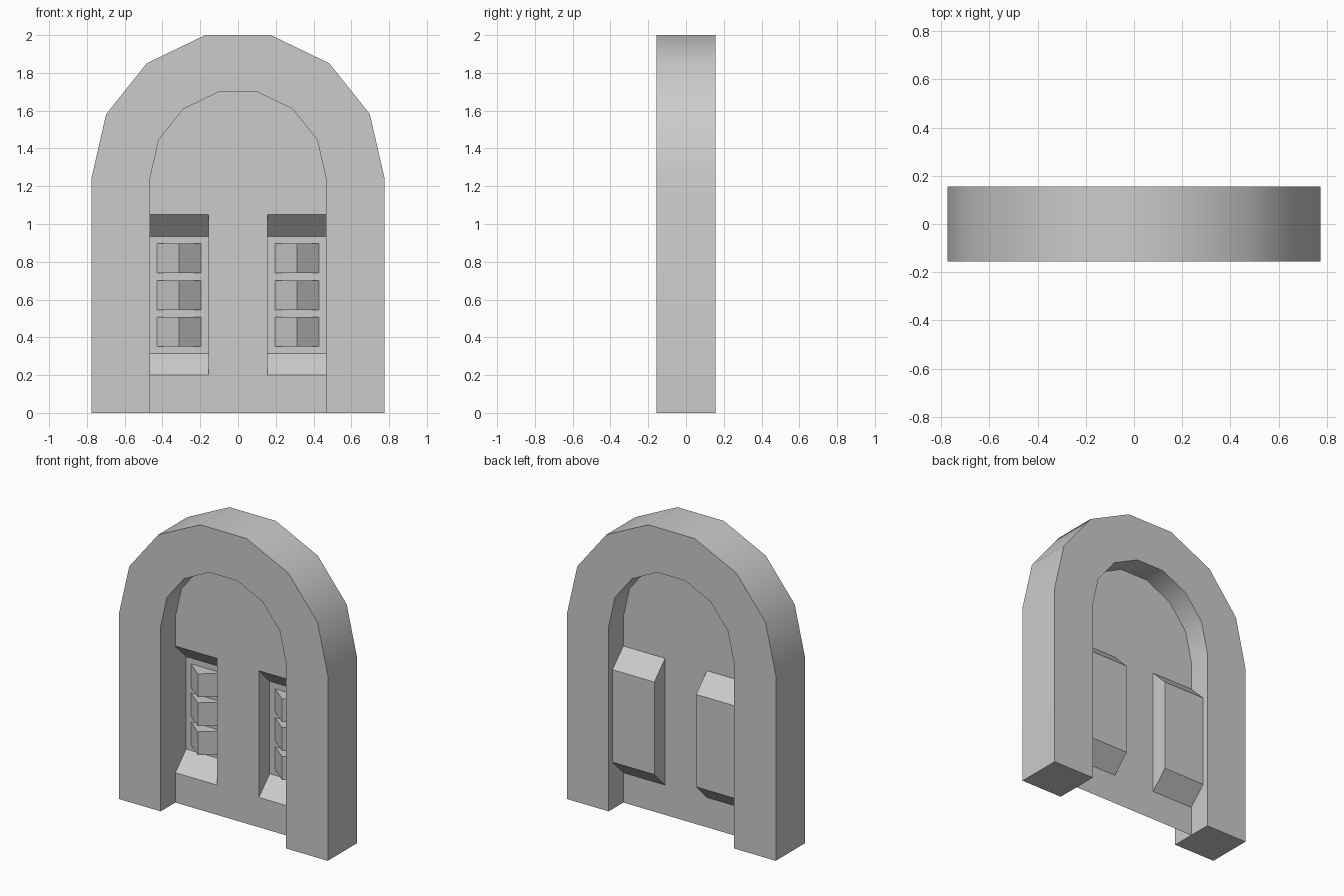
import bpy, bmesh
from math import cos, sin, pi, radians

cube = bpy.data.objects.get("Cube")
if cube:
    bpy.data.objects.remove(cube, do_unlink=True)

stone = bpy.data.materials.new("plain grey")
stone.use_nodes = True
stone.diffuse_color = (0.6, 0.6, 0.6, 1)
stone.node_tree.nodes["Principled BSDF"].inputs["Base Color"].default_value = (0.6, 0.6, 0.6, 1)

OUTER, INNER, SPRING, HALF = 0.775, 0.465, 1.245, 0.155
POST = 0.155                      # half width of the middle stile
LOW, HIGH, DEPTH = 0.20, 1.05, 0.115


def arc(radius):
    """Half circle in seven straight steps, from +x to -x."""
    return [(radius * cos(pi * i / 7), SPRING + radius * sin(pi * i / 7)) for i in range(8)]


def add_face(bm, points):
    return bm.faces.new([bm.verts.new(p) for p in points])


def finish(bm, name, recalc=True):
    bmesh.ops.remove_doubles(bm, verts=bm.verts, dist=0.0001)
    if recalc:
        bmesh.ops.recalc_face_normals(bm, faces=bm.faces)
    mesh = bpy.data.meshes.new(name)
    bm.to_mesh(mesh)
    bm.free()
    mesh.materials.append(stone)
    obj = bpy.data.objects.new(name, mesh)
    bpy.context.collection.objects.link(obj)
    return obj


def prism(bm, outline, offset):
    """Close an outline into a solid by sweeping it along offset."""
    start = add_face(bm, outline)
    result = bmesh.ops.extrude_face_region(bm, geom=[start], use_keep_orig=True)
    moved = [g for g in result["geom"] if isinstance(g, bmesh.types.BMVert)]
    bmesh.ops.translate(bm, verts=moved, vec=offset)


# Arched frame: outer outline up and over, inner outline back
bm = bmesh.new()
outline = [(OUTER, 0)] + arc(OUTER) + [(-OUTER, 0), (-INNER, 0)] + arc(INNER)[::-1] + [(INNER, 0)]
prism(bm, [(x, -HALF, z) for x, z in outline], (0, 2 * HALF, 0))
frame = finish(bm, "arched_frame")
bpy.ops.object.select_all(action="DESELECT")
frame.select_set(True)
bpy.context.view_layer.objects.active = frame
bpy.ops.object.shade_smooth_by_angle(angle=radians(40))

# Door sheet: bottom rail, middle stile, arched top
bm = bmesh.new()
panels = [
    [(-INNER, 0), (INNER, 0), (INNER, LOW), (POST, LOW), (-POST, LOW), (-INNER, LOW)],
    [(-POST, LOW), (POST, LOW), (POST, HIGH), (-POST, HIGH)],
    [(-INNER, HIGH), (-POST, HIGH), (POST, HIGH), (INNER, HIGH)] + arc(INNER),
]
for panel in panels:
    add_face(bm, [(x, 0, z) for x, z in panel])

# Recessed niches pressed through to the back, with sloped top and bottom
profile = [(0, LOW), (DEPTH, LOW + DEPTH), (DEPTH, HIGH - DEPTH), (0, HIGH)]
for side in (-1, 1):
    a, b = sorted((side * POST, side * INNER))
    for (y0, z0), (y1, z1) in zip(profile, profile[1:]):
        add_face(bm, [(a, y0, z0), (b, y0, z0), (b, y1, z1), (a, y1, z1)])
    cap = [(side * POST, y, z) for y, z in profile]
    add_face(bm, cap if side < 0 else cap[::-1])
finish(bm, "door_panel", recalc=False)

# Ridged blocks, three in each niche
for side, label in ((1, "left"), (-1, "right")):
    bm = bmesh.new()
    for z in (0.352, 0.546, 0.74):
        prism(bm, [(side * 0.195, DEPTH, z), (side * 0.3125, 0.02, z), (side * 0.43, DEPTH, z)],
              (0, 0, 0.156))
    finish(bm, label + "_ridged_blocks")
